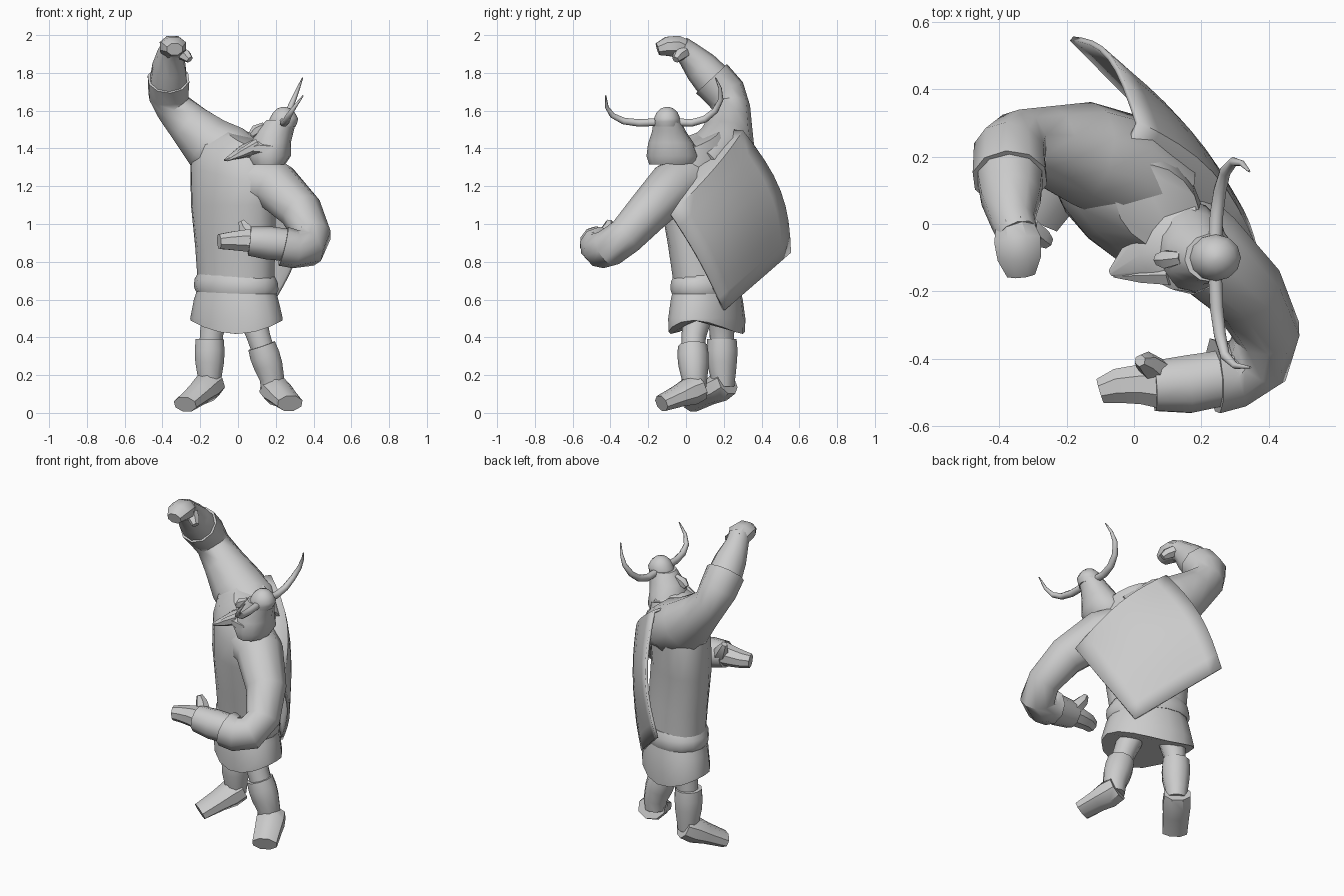
import bpy, bmesh, math
from mathutils import Vector

if "Cube" in bpy.data.objects:
    bpy.data.objects.remove(bpy.data.objects["Cube"], do_unlink=True)

clay = bpy.data.materials.new("light_grey")
clay.use_nodes = True
clay.diffuse_color = (0.6, 0.6, 0.6, 1)
clay.node_tree.nodes["Principled BSDF"].inputs["Base Color"].default_value = (0.6, 0.6, 0.6, 1)


def finish(name, bm, angle=40):
    bmesh.ops.recalc_face_normals(bm, faces=bm.faces)
    mesh = bpy.data.meshes.new(name)
    bm.to_mesh(mesh)
    bm.free()
    mesh.materials.append(clay)
    obj = bpy.data.objects.new(name, mesh)
    bpy.context.scene.collection.objects.link(obj)
    bpy.ops.object.select_all(action="DESELECT")
    obj.select_set(True)
    bpy.context.view_layer.objects.active = obj
    bpy.ops.object.shade_smooth_by_angle(angle=math.radians(angle))
    return obj


def bridge(bm, rows, closed):
    """Join neighbouring rows of vertices with quads."""
    n = len(rows[0])
    for a, b in zip(rows, rows[1:]):
        for i in range(n if closed else n - 1):
            j = (i + 1) % n
            bm.faces.new((a[i], a[j], b[j], b[i]))


def loft(name, loops, angle=40):
    """Skin a list of point loops and cap both ends."""
    bm = bmesh.new()
    rows = [[bm.verts.new(p) for p in loop] for loop in loops]
    bridge(bm, rows, True)
    bm.faces.new(rows[0])
    bm.faces.new(rows[-1])
    return finish(name, bm, angle)


def tube(name, path, ref=(0, 0, 1), sides=10, angle=40):
    """Loft along a path of (x, y, z, half width[, half height])."""
    pts = [Vector(p[:3]) for p in path]
    loops, side = [], None
    for i, p in enumerate(path):
        t = (pts[min(i + 1, len(pts) - 1)] - pts[max(i - 1, 0)]).normalized()
        side = t.cross(Vector(ref)) if side is None else side - t * side.dot(t)
        side.normalize()
        up = side.cross(t)
        w, h = p[3], p[-1]
        steps = [2 * math.pi * (k + 0.5) / sides for k in range(sides)]
        loops.append([pts[i] + side * w * math.cos(a) + up * h * math.sin(a) for a in steps])
    return loft(name, loops, angle)


def stack(name, rings, turn=-31, sides=16, sag=0.0, angle=40):
    """Loft ellipses (x, y, z, half width, half depth, slope along the width[, own turn])."""
    loops = []
    for k, (x, y, z, w, d, slope, *own) in enumerate(rings):
        heading = math.radians(own[0] if own else turn)
        ax = Vector((math.cos(heading), math.sin(heading), 0))
        ay = Vector((-ax.y, ax.x, 0))
        loop = []
        for i in range(sides):
            a = 2 * math.pi * i / sides
            p = Vector((x, y, z)) + ax * w * math.cos(a) + ay * d * math.sin(a)
            p.z += slope * w * math.cos(a)
            if k == 0:
                p.z += sag * ((p.x - x) / w) ** 2
            loop.append(p)
        loops.append(loop)
    return loft(name, loops, angle)


# Trunk, belt and skirt: the chest turns further than the hips
stack("tunic", [
    (-.01, .11, .66, .215, .155, 0), (-.015, .095, .88, .235, .16, 0, -36),
    (-.025, .08, 1.1, .265, .165, 0, -42), (-.02, .085, 1.27, .285, .17, -.2, -45),
    (.0, .09, 1.385, .25, .16, -.36, -45), (.07, .05, 1.445, .14, .11, -.42, -45)])
stack("belt", [
    (-.01, .11, .635, .228, .166, -.04), (-.01, .11, .66, .24, .174, -.04),
    (-.01, .11, .7, .235, .172, -.04), (-.01, .11, .735, .215, .158, -.04)], angle=60)
stack("skirt", [
    (-.008, .11, .418, .265, .175, 0), (-.008, .11, .5, .265, .178, 0),
    (-.01, .11, .6, .24, .17, 0), (-.01, .11, .66, .218, .16, 0)], sag=.085)

# Cape: curved sheet from the shoulder line down to the hem
neck_r, neck_l = Vector((-.05, .17, 1.5)), Vector((.27, -.13, 1.2))
top_r, top_l = Vector((.01, .3, 1.49)), Vector((.36, -.08, 1.05))
hem_r, hem_l = Vector((-.185, .55, .85)), Vector((.16, .2, .545))
back, outward = Vector((.7, .7, .1)), Vector((-.7, .7, 0))
bm = bmesh.new()
steps = 8
grid = [[bm.verts.new(neck_r.lerp(neck_l, j / steps)) for j in range(steps + 1)]]
for i in range(steps + 1):
    v, row = i / steps, []
    swell = math.sin(math.pi * v)
    for j in range(steps + 1):
        u = j / steps
        p = top_r.lerp(top_l, u).lerp(hem_r.lerp(hem_l, u), v)
        p += back * .06 * (1 - .4 * u) * swell + outward * .04 * (1 - 1.4 * u) * swell
        p += Vector((.7, .7, .4)) * .06 * math.sin(math.pi * u) * (1 - v)
        row.append(bm.verts.new(p))
    grid.append(row)
bridge(bm, grid, False)
cape = finish("cape", bm)
thick = cape.modifiers.new("thickness", "SOLIDIFY")
thick.thickness = .016
thick.offset = 0

# Raised right arm
tube("right_sleeve", [
    (.1, .08, 1.28, .13), (-.04, .17, 1.36, .165), (-.155, .21, 1.425, .155),
    (-.26, .23, 1.53, .12), (-.34, .24, 1.615, .1), (-.368, .21, 1.69, .11),
    (-.368, .135, 1.77, .113)])
tube("right_forearm", [
    (-.368, .16, 1.74, .104), (-.365, .08, 1.83, .092), (-.36, .01, 1.905, .067),
    (-.345, -.03, 1.935, .062)])
tube("right_fist", [
    (-.355, 0, 1.92, .058), (-.345, -.05, 1.94, .075, .062),
    (-.34, -.1, 1.94, .07, .055), (-.335, -.15, 1.925, .045, .035)], sides=8)
tube("right_thumb", [
    (-.31, -.01, 1.91, .035), (-.275, -.04, 1.89, .032), (-.255, -.055, 1.87, .02)], sides=6)

# Left arm folded across the front
tube("left_sleeve", [
    (.1, 0, 1.22, .15), (.2, -.07, 1.2, .135), (.335, -.2, 1.065, .115),
    (.395, -.32, .935, .1), (.365, -.41, .872, .102), (.3, -.445, .868, .103),
    (.24, -.45, .882, .105, .115)])
tube("left_forearm", [
    (.3, -.45, .885, .085), (.16, -.475, .9, .09, .088), (.06, -.48, .91, .078)])
tube("left_hand", [
    (.08, -.48, .912, .072, .068), (.02, -.475, .912, .064, .06),
    (-.05, -.48, .91, .055, .05), (-.1, -.495, .907, .04, .042)], sides=8)
tube("left_thumb", [
    (.07, -.44, .93, .045), (.035, -.41, .98, .034), (.018, -.405, 1.015, .018)], sides=6)

# Legs, boot shafts and feet
legs = {
    "left": [(.08, .06, .5), (.11, .04, .4), (.125, .035, .355), (.16, .04, .25),
             (.18, .045, .18), (.185, .075, .135), (.275, -.13, .05)],
    "right": [(-.12, .19, .5), (-.14, .19, .42), (-.15, .19, .39), (-.15, .19, .27),
              (-.15, .195, .2), (-.135, .22, .16), (-.28, .025, .045)]}
for side, (hip, knee, shaft, calf, ankle, heel, toe) in legs.items():
    tube(side + "_leg", [(*hip, .075), (*knee, .065), (*calf, .06)], ref=(0, 1, 0))
    tube(side + "_boot_shaft", [
        (*shaft, .078), (*Vector(shaft).lerp(Vector(calf), .5), .083), (*calf, .08),
        (*ankle, .068), (ankle[0], ankle[1], ankle[2] - .06, .06)], ref=(0, 1, 0))
    front = Vector(heel).lerp(Vector(toe), .25)
    mid = Vector(heel).lerp(Vector(toe), .55)
    tube(side + "_foot", [
        (*heel, .08, .07), (*front, .085, .078), (*mid, .08, .06), (*toe, .075, .045)], sides=8)

# Head turned to one side, with nose, beard and moustache
stack("head", [
    (.16, -.07, 1.315, .09, .125, 0), (.165, -.07, 1.36, .115, .14, 0),
    (.175, -.08, 1.43, .105, .12, 0), (.195, -.09, 1.49, .1, .09, 0),
    (.23, -.1, 1.55, .08, .072, 0)], turn=5, sides=12)
tube("nose", [
    (.14, -.1, 1.52, .02), (.095, -.105, 1.495, .03), (.07, -.105, 1.472, .018)], sides=6)
tube("beard", [
    (.18, -.075, 1.39, .135, .07), (.1, -.075, 1.4, .125, .055),
    (.03, -.09, 1.385, .085, .035), (-.07, -.145, 1.338, .01, .006)], sides=10)
for name, root, tip in (("left", (.11, -.15, 1.42), (-.06, -.155, 1.335)),
                        ("right", (.11, -.04, 1.42), (0, .015, 1.36))):
    middle = Vector(root).lerp(Vector(tip), .5)
    tube(name + "_moustache", [(*root, .035), (*middle, .025), (*tip, .004)], sides=6)

# Helmet and horns
stack("helmet", [
    (.235, -.1, 1.515, .07, .066, 0), (.237, -.1, 1.535, .079, .07, .1),
    (.243, -.1, 1.56, .074, .069, 0), (.243, -.1, 1.59, .058, .056, 0),
    (.243, -.1, 1.612, .034, .033, 0), (.243, -.1, 1.62, .008, .008, 0)],
    turn=0, sides=12, angle=50)
horns = {
    "left": [(.24, -.14, 1.54), (.245, -.25, 1.535), (.255, -.33, 1.545), (.27, -.39, 1.575),
             (.3, -.42, 1.62), (.345, -.425, 1.68)],
    "right": [(.24, -.06, 1.54), (.245, .03, 1.535), (.255, .1, 1.555), (.27, .155, 1.6),
              (.295, .185, 1.66), (.32, .18, 1.72), (.342, .156, 1.775)]}
for side, pts in horns.items():
    last = len(pts) - 1
    tube(side + "_horn", [(*p, .022 * (1 - .85 * (i / last) ** 2)) for i, p in enumerate(pts)],
         sides=8, angle=60)
